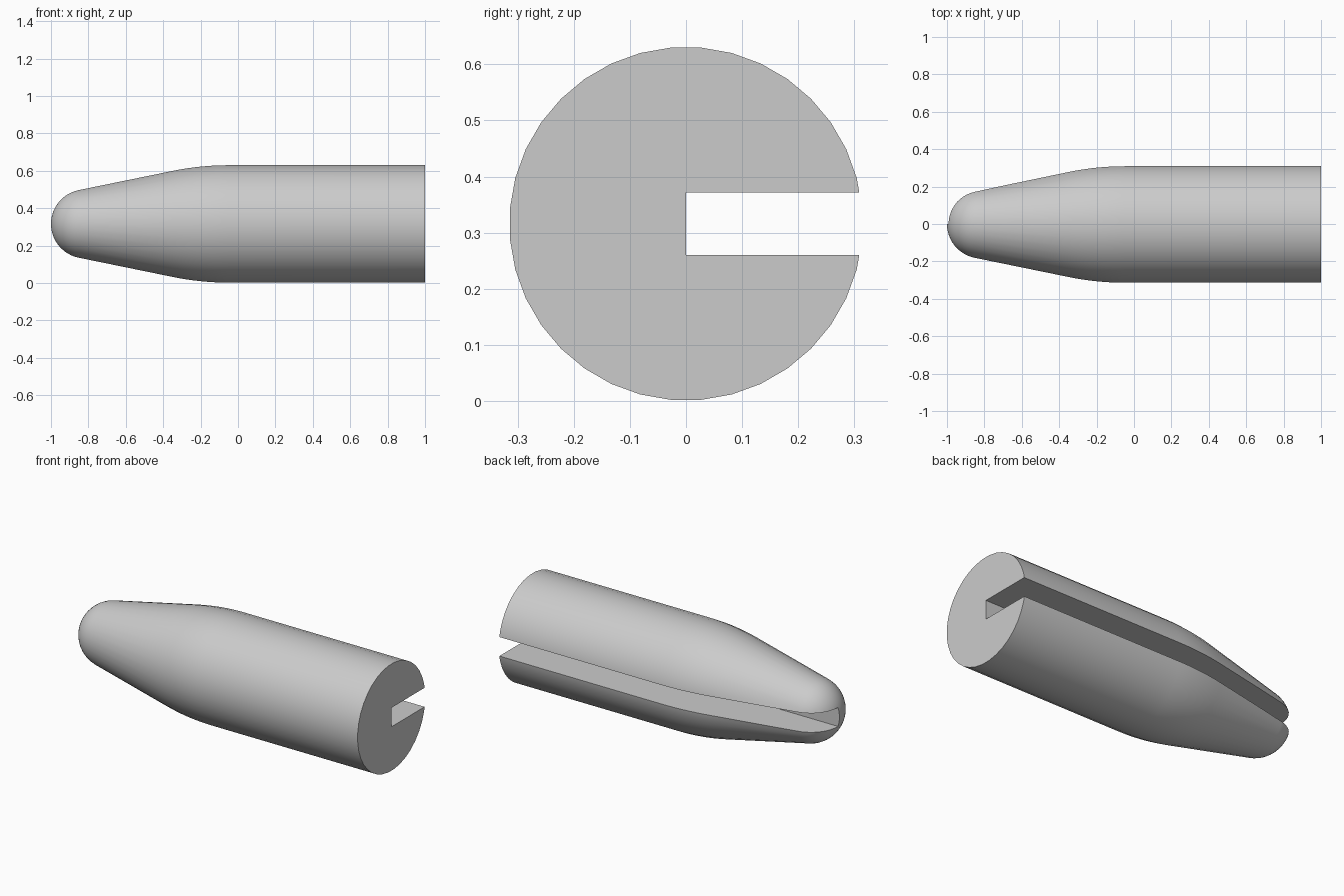
import bpy, bmesh, math
from mathutils import Vector, Matrix

cube = bpy.data.objects.get("Cube")
if cube:
    bpy.data.objects.remove(cube, do_unlink=True)

LENGTH_END = 1.0
RADIUS = 0.315
AXIS_Z = 0.316
NOSE = 0.185
SLOPE = math.radians(11.6)
SIDES = 36

grey = bpy.data.materials.new("plain grey")
grey.use_nodes = True
colour = (0.6, 0.6, 0.6, 1)
grey.diffuse_color = colour
grey.node_tree.nodes["Principled BSDF"].inputs["Base Color"].default_value = colour


def arc(cx, cr, radius, start, end, steps):
    """Profile points (x, radius from axis) along a circular arc."""
    angles = [start + (end - start) * i / steps for i in range(steps + 1)]
    return [(cx + radius * math.cos(a), cr + radius * math.sin(a)) for a in angles]


def make_object(name, bm):
    bmesh.ops.recalc_face_normals(bm, faces=bm.faces)
    mesh = bpy.data.meshes.new(name)
    bm.to_mesh(mesh)
    bm.free()
    mesh.materials.append(grey)
    obj = bpy.data.objects.new(name, mesh)
    bpy.context.collection.objects.link(obj)
    return obj


# Profile: round nose, straight taper, large blend, straight shank, flat end
tangent = math.pi / 2 + SLOPE
profile = arc(NOSE - 1, 0, NOSE, math.pi, tangent, 12)
x0, r0 = profile[-1]
corner = x0 + (RADIUS - r0) / math.tan(SLOPE)
reach = 0.15
blend = reach / math.tan(SLOPE / 2)
profile += arc(corner + reach, RADIUS - blend, blend, tangent, math.pi / 2, 8)
profile += [(LENGTH_END, RADIUS), (LENGTH_END, 0)]

# Turned body
bm = bmesh.new()
turn = Matrix.Rotation(math.pi / SIDES, 3, "X")
verts = [bm.verts.new(turn @ Vector((x, -r, 0))) for x, r in profile]
edges = [bm.edges.new(pair) for pair in zip(verts, verts[1:])]
bmesh.ops.spin(bm, geom=verts + edges, cent=(0, 0, 0), axis=(1, 0, 0),
               angle=math.tau, steps=SIDES)
bmesh.ops.remove_doubles(bm, verts=bm.verts, dist=0.0005)
end_cap = [f for f in bm.faces if all(v.co.x > LENGTH_END - 0.001 for v in f.verts)]
bmesh.ops.dissolve_faces(bm, faces=end_cap, use_verts=True)
body = make_object("slotted_pin_body", bm)
body.location.z = AXIS_Z

# Lengthwise slot, from the axis out through the back
bm = bmesh.new()
bmesh.ops.create_cube(bm, size=1)
bmesh.ops.scale(bm, vec=(3, 1, 0.112), verts=bm.verts)
cutter = make_object("slot_cutter", bm)
cutter.location = (0, 0.5, AXIS_Z)
cutter.hide_render = True

slot = body.modifiers.new("slot", "BOOLEAN")
slot.operation = "DIFFERENCE"
slot.solver = "EXACT"
slot.object = cutter

bpy.ops.object.select_all(action="DESELECT")
body.select_set(True)
bpy.context.view_layer.objects.active = body
bpy.ops.object.modifier_apply(modifier=slot.name)
bpy.data.objects.remove(cutter, do_unlink=True)
bpy.ops.object.shade_smooth_by_angle(angle=math.radians(30))
